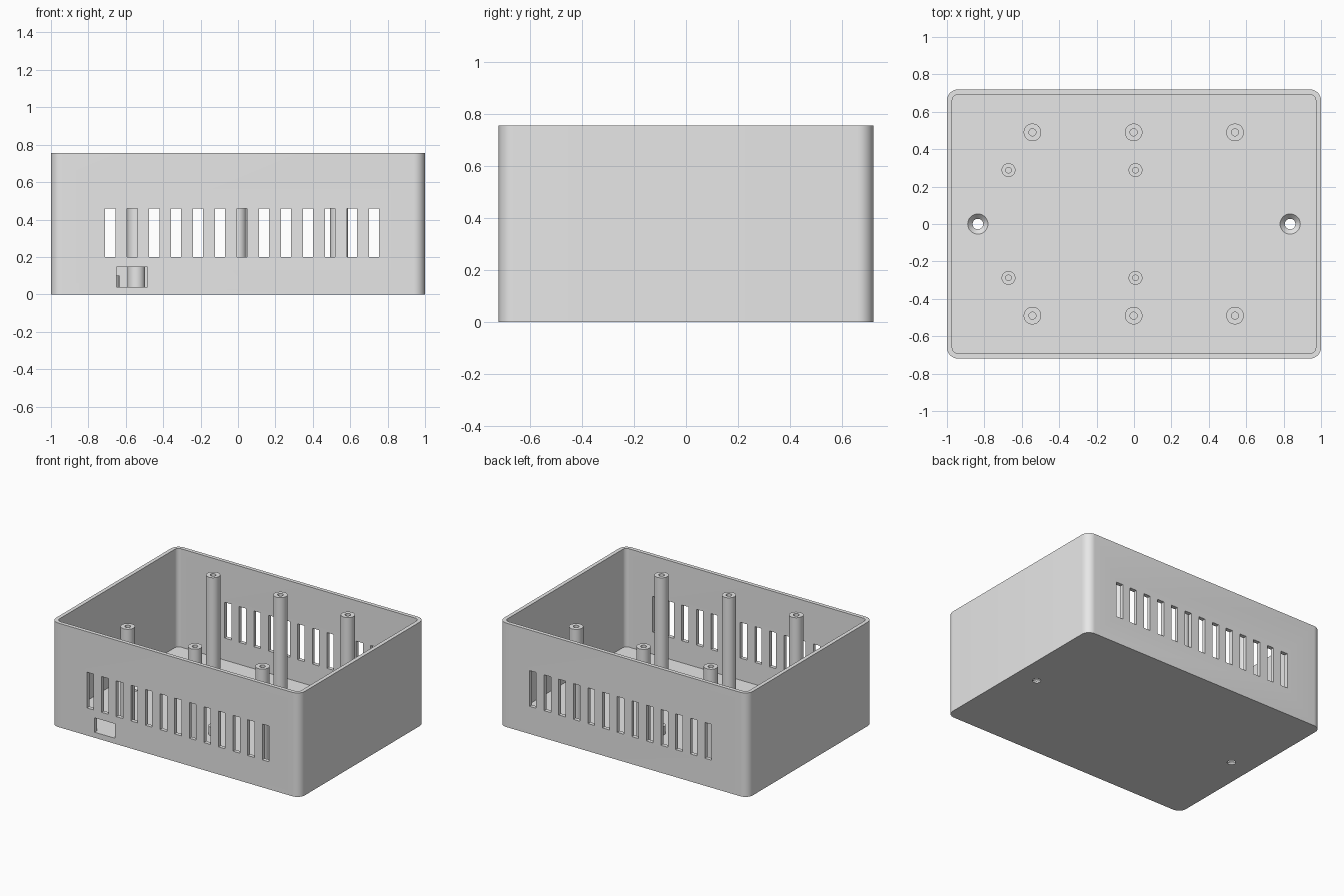
import bpy, bmesh
from math import cos, sin, pi, radians

if "Cube" in bpy.data.objects:
    bpy.data.objects.remove(bpy.data.objects["Cube"], do_unlink=True)

grey = bpy.data.materials.new("light_grey")
grey.use_nodes = True
grey.diffuse_color = (0.8, 0.8, 0.8, 1)
grey.node_tree.nodes["Principled BSDF"].inputs["Base Color"].default_value = (0.8, 0.8, 0.8, 1)

HEIGHT, HALF_X, HALF_Y = 0.755, 1.0, 0.72
WALL, FLOOR, CORNER = 0.028, 0.04, 0.06


def make_object(name, bm):
    bmesh.ops.recalc_face_normals(bm, faces=bm.faces)
    mesh = bpy.data.meshes.new(name)
    bm.to_mesh(mesh)
    bm.free()
    mesh.materials.append(grey)
    obj = bpy.data.objects.new(name, mesh)
    bpy.context.collection.objects.link(obj)
    return obj


def rounded_box(name, hx, hy, r, z0, z1, steps=10):
    """Upright box with rounded vertical edges."""
    bm = bmesh.new()
    ring = []
    for k, (sx, sy) in enumerate([(1, 1), (-1, 1), (-1, -1), (1, -1)]):
        for i in range(steps + 1):
            a = (k + i / steps) * pi / 2
            ring.append(bm.verts.new((sx * (hx - r) + r * cos(a), sy * (hy - r) + r * sin(a), z0)))
    base = bm.faces.new(ring)
    top = bmesh.ops.extrude_face_region(bm, geom=[base], use_keep_orig=True)["geom"]
    for v in top:
        if isinstance(v, bmesh.types.BMVert):
            v.co.z = z1
    return make_object(name, bm)


def add_lathe(bm, x, y, profile, sides=40):
    """Turn a (radius, z) profile about a vertical axis and cap both ends."""
    rings = [[bm.verts.new((x + r * cos(2 * pi * i / sides), y + r * sin(2 * pi * i / sides), z))
              for i in range(sides)] for r, z in profile]
    for a, b in zip(rings, rings[1:]):
        for i in range(sides):
            j = (i + 1) % sides
            bm.faces.new((a[i], a[j], b[j], b[i]))
    bm.faces.new(rings[0][::-1])
    bm.faces.new(rings[-1])


def add_block(bm, x0, x1, y0, y1, z0, z1):
    verts = bmesh.ops.create_cube(bm, size=1)["verts"]
    for v in verts:
        v.co.x = x1 if v.co.x > 0 else x0
        v.co.y = y1 if v.co.y > 0 else y0
        v.co.z = z1 if v.co.z > 0 else z0


def cut(target, cutter):
    cutter.hide_render = True
    mod = target.modifiers.new("cut", "BOOLEAN")
    mod.operation, mod.solver, mod.object = "DIFFERENCE", "EXACT", cutter
    bpy.context.view_layer.objects.active = target
    bpy.ops.object.modifier_apply(modifier=mod.name)
    bpy.data.objects.remove(cutter, do_unlink=True)


def smooth(obj):
    bpy.ops.object.select_all(action="DESELECT")
    obj.select_set(True)
    bpy.context.view_layer.objects.active = obj
    bpy.ops.object.shade_smooth_by_angle(angle=radians(30))


# Open-topped case
case = rounded_box("case", HALF_X, HALF_Y, CORNER, 0, HEIGHT)
cut(case, rounded_box("cavity_cutter", HALF_X - WALL, HALF_Y - WALL, CORNER - WALL, FLOOR, HEIGHT + 0.2))

# Vent slots through the front and back walls
bm = bmesh.new()
for i in range(13):
    x = -0.683 + i * 0.1175
    add_block(bm, x - 0.027, x + 0.027, -1, 1, 0.2, 0.46)
cut(case, make_object("vent_cutter", bm))

# Connector opening, front wall only
bm = bmesh.new()
add_block(bm, -0.65, -0.485, -0.8, -0.66, FLOOR, 0.145)
cut(case, make_object("port_cutter", bm))

# Countersunk screw holes in the floor
bm = bmesh.new()
for x in (-0.835, 0.835):
    add_lathe(bm, x, 0, [(0.028, -0.05), (0.028, 0.012), (0.054, FLOOR), (0.054, 0.1)])
cut(case, make_object("screw_hole_cutter", bm))
smooth(case)


# Hollow mounting posts
def posts(name, xs, y, radius, bore, top):
    for x in xs:
        for side, sy in (("front", -1), ("back", 1)):
            bm = bmesh.new()
            add_lathe(bm, x, sy * y, [(radius, FLOOR - 0.01), (radius, top), (bore, top), (bore, FLOOR)])
            smooth(make_object(f"{name}_{side}", bm))


posts("tall_post", (-0.543, -0.002, 0.54), 0.49, 0.047, 0.019, 0.75)
posts("short_post", (-0.671, 0.008), 0.288, 0.037, 0.015, 0.1)
